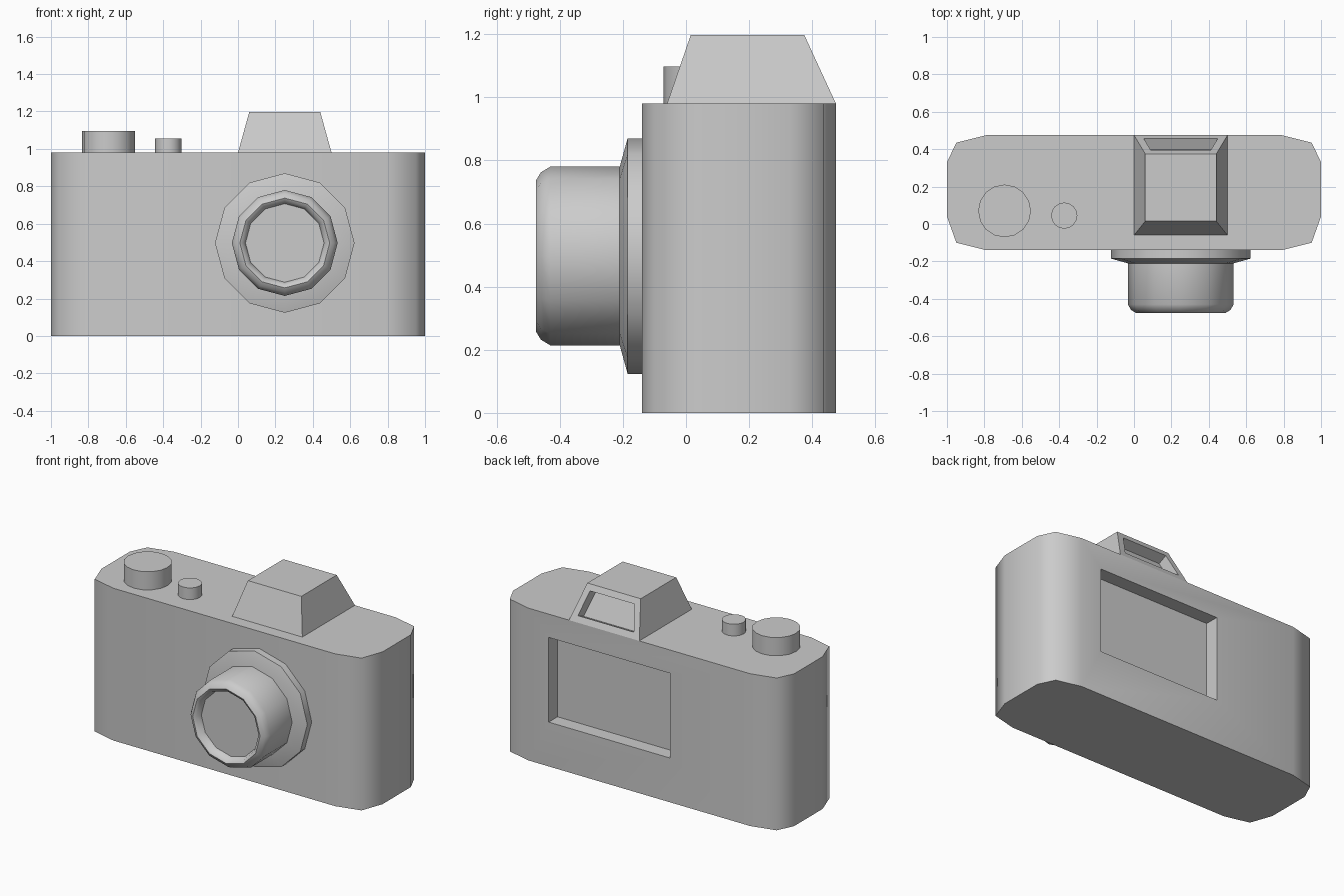
import bpy, bmesh, math
from mathutils import Vector

if "Cube" in bpy.data.objects:
    bpy.data.objects.remove(bpy.data.objects["Cube"], do_unlink=True)

grey = bpy.data.materials.new("plain grey")
grey.use_nodes = True
COLOUR = (0.6, 0.6, 0.6, 1)
grey.diffuse_color = COLOUR
grey.node_tree.nodes["Principled BSDF"].inputs["Base Color"].default_value = COLOUR


def finish(bm, name, angle):
    """Turn a bmesh into a named object, smooth below the given edge angle."""
    bmesh.ops.recalc_face_normals(bm, faces=bm.faces)
    mesh = bpy.data.meshes.new(name)
    bm.to_mesh(mesh)
    bm.free()
    mesh.materials.append(grey)
    obj = bpy.data.objects.new(name, mesh)
    bpy.context.collection.objects.link(obj)
    bpy.ops.object.select_all(action="DESELECT")
    obj.select_set(True)
    bpy.context.view_layer.objects.active = obj
    bpy.ops.object.shade_smooth_by_angle(angle=math.radians(angle))
    return obj


def loft(bm, rings):
    """Join matching closed rings of points, capping both ends."""
    loops = [[bm.verts.new(p) for p in ring] for ring in rings]
    for a, b in zip(loops, loops[1:]):
        for i in range(len(a)):
            j = (i + 1) % len(a)
            bm.faces.new((a[i], a[j], b[j], b[i]))
    bm.faces.new(loops[0][::-1])
    bm.faces.new(loops[-1])
    bmesh.ops.recalc_face_normals(bm, faces=bm.faces)


def back_face(bm):
    return max(bm.faces, key=lambda f: f.normal.y)


def inset(bm, face, thickness, depth):
    bmesh.ops.inset_individual(bm, faces=[face], thickness=thickness,
                               depth=depth, use_even_offset=True)


# Body: rounded plan extruded upwards, with a sunken screen in the back
half = [(0.79, -0.14), (0.95, -0.10), (1, 0.04), (1, 0.33), (0.95, 0.435), (0.79, 0.475)]
plan = half + [(-x, y) for x, y in reversed(half)]
bm = bmesh.new()
loft(bm, [[(x, y, z) for x, y in plan] for z in (0, 0.98)])
screen = back_face(bm)
inset(bm, screen, 0.1, 0)
centre = screen.calc_center_median()
for v in screen.verts:
    v.co.x = 0.645 if v.co.x > centre.x else -0.22
    v.co.z = 0.83 if v.co.z > centre.z else 0.285
inset(bm, screen, 0, -0.09)
finish(bm, "body", 60)


# Viewfinder hump: tapered block with a sunken window in the sloping back
def rectangle(x0, x1, y0, y1, z):
    return [(x0, y0, z), (x1, y0, z), (x1, y1, z), (x0, y1, z)]


bm = bmesh.new()
loft(bm, [rectangle(0, 0.5, -0.06, 0.475, 0.98),
          rectangle(0.06, 0.44, 0.015, 0.375, 1.197)])
window = back_face(bm)
inset(bm, window, 0.04, 0)
inset(bm, window, 0, -0.065)
finish(bm, "viewfinder_hump", 30)


# Turned parts: rings of (radius, distance) along an axis
def turned(name, origin, axis, profile, sides, angle):
    axis = Vector(axis)
    side = Vector((1, 0, 0))
    up = axis.cross(side)
    rings = []
    for radius, along in profile:
        ring = []
        for i in range(sides):
            a = math.tau * i / sides
            spoke = side * math.cos(a) + up * math.sin(a)
            ring.append(Vector(origin) + axis * along + spoke * radius)
        rings.append(ring)
    bm = bmesh.new()
    loft(bm, rings)
    return finish(bm, name, angle)


LENS = (0.25, 0, 0.497)
FRONT = (0, -1, 0)
turned("lens_flange", LENS, FRONT,
       [(0.373, 0.13), (0.373, 0.185), (0.283, 0.21)], 12, 35)
turned("lens_barrel", LENS, FRONT,
       [(0.283, 0.20), (0.283, 0.43), (0.265, 0.46), (0.24, 0.475),
        (0.222, 0.465), (0.21, 0.43)], 12, 50)

UP = (0, 0, 1)
turned("large_dial", (-0.692, 0.07, 0.97), UP, [(0.141, 0), (0.141, 0.127)], 16, 35)
turned("shutter_button", (-0.373, 0.045, 0.97), UP, [(0.07, 0), (0.07, 0.085)], 16, 35)
